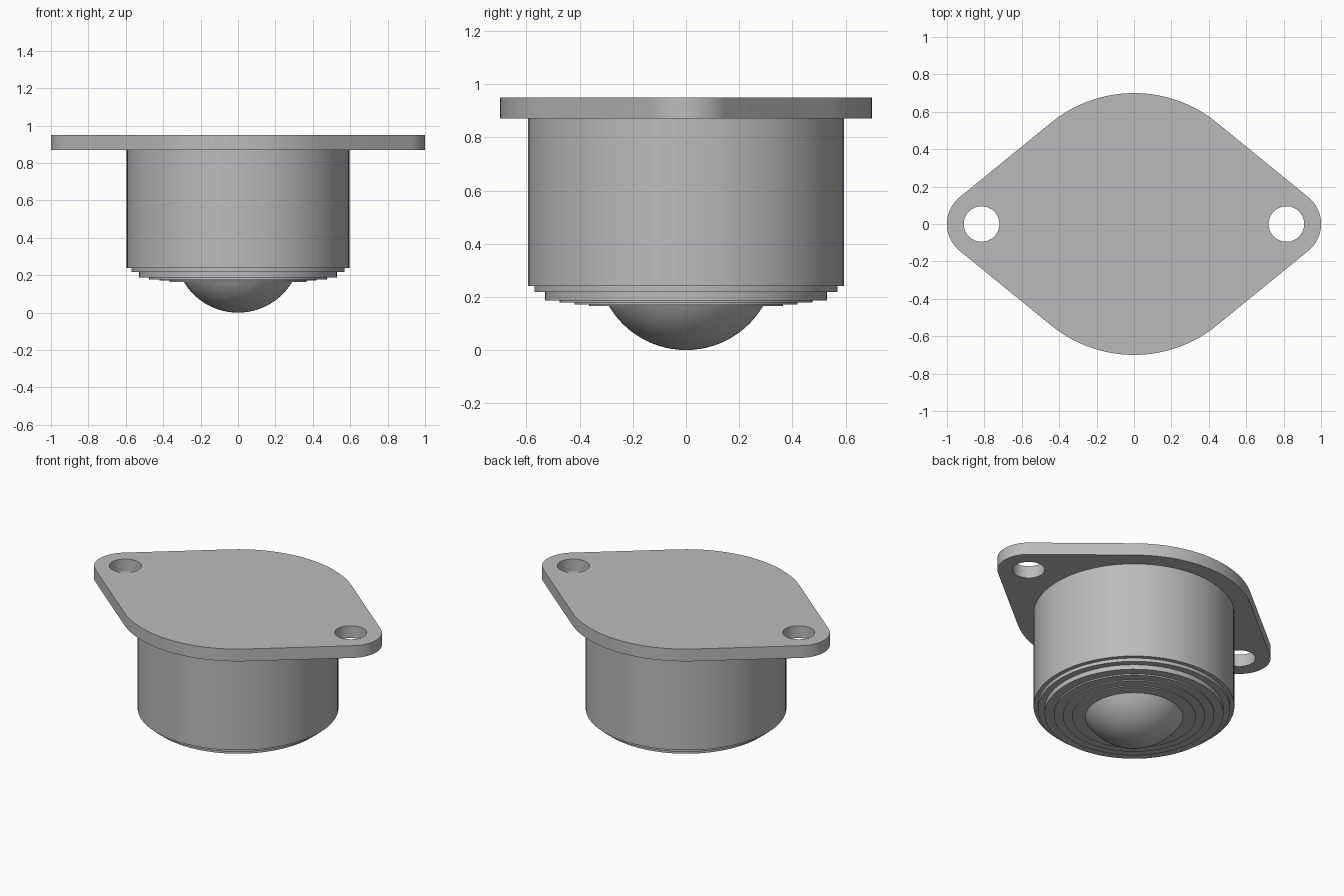
import bpy, bmesh, math
from mathutils import Vector

if "Cube" in bpy.data.objects:
    bpy.data.objects.remove(bpy.data.objects["Cube"], do_unlink=True)

# Single plain metal grey
GREY = (0.5, 0.5, 0.5, 1.0)
steel = bpy.data.materials.new("steel_grey")
steel.use_nodes = True
steel.diffuse_color = GREY
steel.node_tree.nodes["Principled BSDF"].inputs["Base Color"].default_value = GREY


def finish(name, bm):
    """Turn a bmesh into a smooth-shaded object with sharp corners."""
    bmesh.ops.recalc_face_normals(bm, faces=bm.faces[:])
    mesh = bpy.data.meshes.new(name)
    bm.to_mesh(mesh)
    bm.free()
    mesh.materials.append(steel)
    obj = bpy.data.objects.new(name, mesh)
    bpy.context.collection.objects.link(obj)
    bpy.ops.object.select_all(action="DESELECT")
    obj.select_set(True)
    bpy.context.view_layer.objects.active = obj
    bpy.ops.object.shade_smooth_by_angle(angle=math.radians(30))
    return obj


def arc(cx, radius, start, end, steps):
    """Points along an arc centred on the x axis."""
    angles = [start + (end - start) * i / steps for i in range(steps + 1)]
    return [(cx + radius * math.cos(a), radius * math.sin(a)) for a in angles]


def lathe(name, profile, steps=96):
    """Revolve a (radius, z) profile about the z axis."""
    bm = bmesh.new()
    verts = [bm.verts.new((r, 0, z)) for r, z in profile]
    edges = [bm.edges.new(pair) for pair in zip(verts, verts[1:])]
    bmesh.ops.spin(bm, geom=verts + edges, cent=(0, 0, 0), axis=(0, 0, 1),
                   angle=math.tau, steps=steps, use_duplicate=False)
    bmesh.ops.remove_doubles(bm, verts=bm.verts[:], dist=0.0001)
    return finish(name, bm)


# Mounting flange: two wide arcs joined by tangents to two small ends
WIDE, END, HOLE, HOLE_X = 0.70, 0.185, 0.095, 0.815
BASE, TOP = 0.87, 0.95
tangent = math.acos((WIDE - END) / HOLE_X)
outline = (arc(HOLE_X, END, -tangent, tangent, 24)
           + arc(0, WIDE, tangent, math.pi - tangent, 32)
           + arc(-HOLE_X, END, math.pi - tangent, math.pi + tangent, 24)
           + arc(0, WIDE, math.pi + tangent, math.tau - tangent, 32))
loops = [outline] + [arc(side * HOLE_X, HOLE, 0, math.tau, 48)[:-1] for side in (-1, 1)]

bm = bmesh.new()
for loop in loops:
    verts = [bm.verts.new((x, y, BASE)) for x, y in loop]
    for a, b in zip(verts, verts[1:] + verts[:1]):
        bm.edges.new((a, b))
bmesh.ops.triangle_fill(bm, use_beauty=True, edges=bm.edges[:], normal=(0, 0, 1))
raised = bmesh.ops.extrude_face_region(bm, geom=bm.faces[:], use_keep_orig=True)
bmesh.ops.translate(bm, vec=Vector((0, 0, TOP - BASE)),
                    verts=[g for g in raised["geom"] if isinstance(g, bmesh.types.BMVert)])
finish("mounting_flange", bm)

# Cylindrical housing with a shallow stepped underside
steps = [(0.595, 0.24), (0.57, 0.218), (0.53, 0.187), (0.475, 0.178),
         (0.42, 0.171), (0.365, 0.165)]
profile = [(0, BASE), (steps[0][0], BASE)]
for i, (radius, bottom) in enumerate(steps):
    if i:
        profile.append((radius, steps[i - 1][1]))
    profile.append((radius, bottom))
profile.append((0, steps[-1][1]))
lathe("housing", profile)

# Rolling ball seated in the housing
bm = bmesh.new()
bmesh.ops.create_uvsphere(bm, u_segments=64, v_segments=40, radius=0.337)
bmesh.ops.translate(bm, vec=Vector((0, 0, 0.337)), verts=bm.verts[:])
finish("ball", bm)
